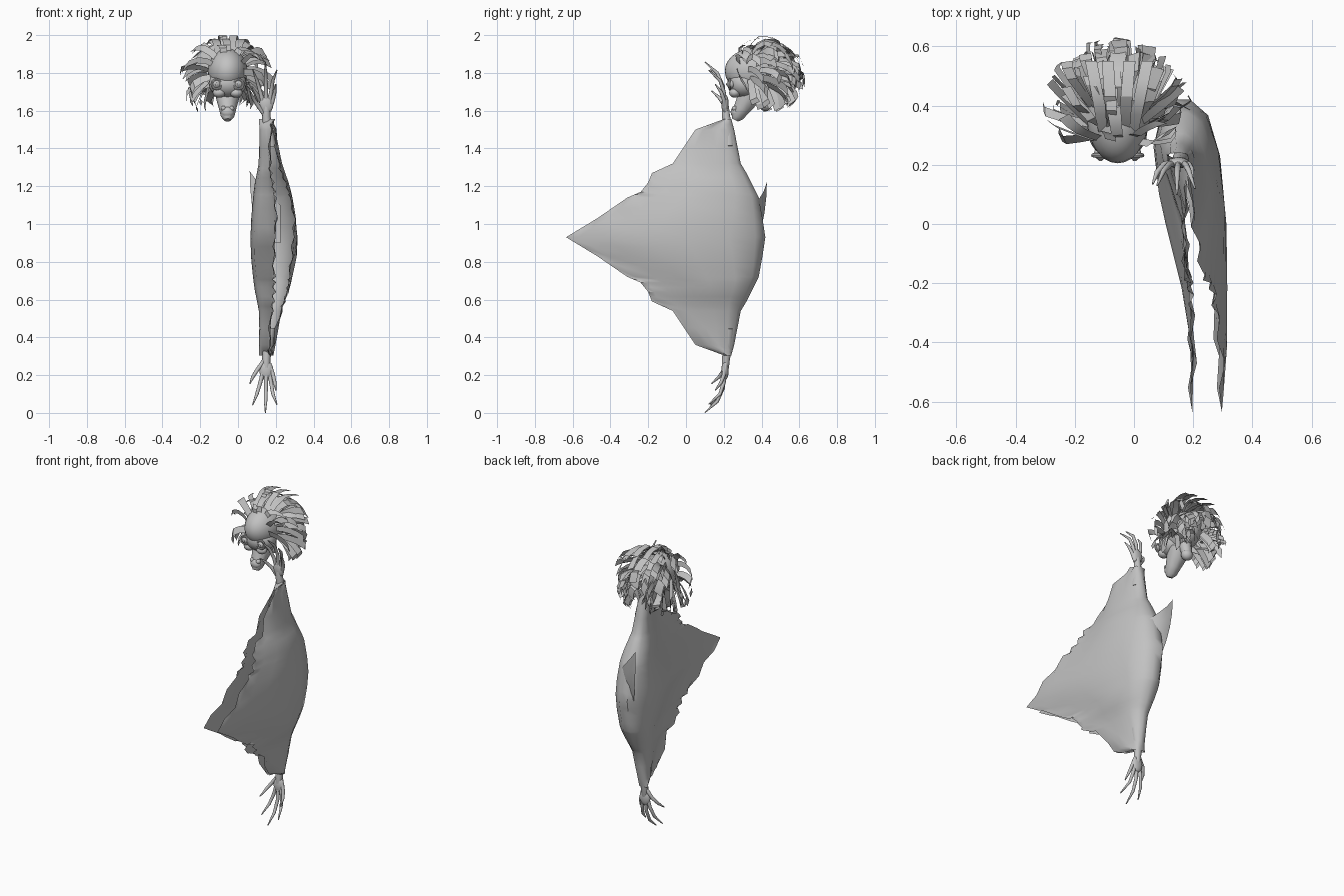
import bpy, bmesh, math, random
from mathutils import Vector, Matrix

if "Cube" in bpy.data.objects:
    bpy.data.objects.remove(bpy.data.objects["Cube"])

random.seed(4)
grey = bpy.data.materials.new("plain grey")
grey.diffuse_color = (0.54, 0.54, 0.54, 1)
grey.use_nodes = True
grey.node_tree.nodes["Principled BSDF"].inputs["Base Color"].default_value = grey.diffuse_color
MID = 0.93   # height of the sleeve's mirror line
HX = -0.055  # centre line of the head


def finish(ob, angle=40):
    ob.data.materials.clear()
    ob.data.materials.append(grey)
    bpy.ops.object.select_all(action='DESELECT')
    ob.select_set(True)
    bpy.context.view_layer.objects.active = ob
    if ob.type == 'CURVE':
        bpy.ops.object.convert(target='MESH')
        ob = bpy.context.object
    bpy.ops.object.shade_smooth_by_angle(angle=math.radians(angle))
    return ob


def mesh_object(name, bm, angle=40):
    me = bpy.data.meshes.new(name)
    bm.to_mesh(me)
    bm.free()
    ob = bpy.data.objects.new(name, me)
    bpy.context.collection.objects.link(ob)
    return finish(ob, angle)


def ball(name, loc, size, seg=20):
    bpy.ops.mesh.primitive_uv_sphere_add(segments=seg, ring_count=seg // 2, location=loc)
    ob = bpy.context.object
    ob.name = name
    ob.scale = size
    return finish(ob)


def tube(name, pts, radii):
    cu = bpy.data.curves.new(name, 'CURVE')
    cu.dimensions = '3D'
    cu.bevel_depth = 1
    cu.bevel_resolution = 3
    cu.use_fill_caps = True
    sp = cu.splines.new('POLY')
    sp.points.add(len(pts) - 1)
    for p, co, r in zip(sp.points, pts, radii):
        p.co = (*co, 1)
        p.radius = r
    ob = bpy.data.objects.new(name, cu)
    bpy.context.collection.objects.link(ob)
    return finish(ob, 60)


def grid_mesh(rows):
    bm = bmesh.new()
    vs = [[bm.verts.new(p) for p in row] for row in rows]
    for a, b in zip(vs, vs[1:]):
        for i in range(len(a) - 1):
            bm.faces.new((a[i], a[i + 1], b[i + 1], b[i]))
    return bm


# Sleeve: folded cloth, open with a ragged hem at the front
# distance from mid height, hem y, back y, spread
outline = [(0, -.635, .42, 1), (.1, -.47, .405, .95), (.21, -.31, .385, .82),
           (.24, -.24, .37, .78), (.29, -.2, .345, .7), (.34, -.18, .32, .58),
           (.39, -.07, .29, .48), (.57, .05, .255, .27), (.625, .2, .24, .2)]
# fraction from hem to back, x at full spread
section = [(0, .2), (.06, .198), (.2, .19), (.4, .16), (.6, .11), (.7, .085), (.85, .065),
           (.95, .09), (1, .13), (1, .19), (.95, .25), (.82, .29), (.6, .315),
           (.4, .315), (.2, .308), (.06, .302), (0, .3)]
half = []
for a, b in zip(outline, outline[1:]):
    half.append(a)
    half.append(tuple((p + q) / 2 for p, q in zip(a, b)))
half.append(outline[-1])
levels = [(MID - r[0], *r[1:]) for r in reversed(half)]
levels += [(MID + r[0], *r[1:]) for r in half[1:]]
rows = []
for n, (z, hem, back, k) in enumerate(levels):
    row = []
    for i, (f, x) in enumerate(section):
        spread = max(k, .45) if i < 8 else k
        ripple = .01 * (-1) ** n * max(0, 1 - 16 * f) * (abs(z - MID) > .01)
        fold = .007 * math.sin(13 * z + 9 * f) * (1 - f)
        row.append((.15 + (x - .15) * spread + ripple + fold, hem + (back - hem) * f, z))
    rows.append(row)
mesh_object("sleeve", grid_mesh(rows), 50)

# Pointed flap rising out of the back of the sleeve
columns = [(.225, .35, 1.1), (.19, .385, 1.13), (.15, .41, 1.17),
           (.105, .428, 1.22), (.062, .43, 1.28)]
mesh_object("sleeve_flap", grid_mesh(
    [[(x + .05 * (1 - t) ** 2 * (x < .1), y - .05 * (1 - t) ** 2, .9 + (top - .9) * t)
      for x, y, top in columns] for t in (0, .25, .5, .75, 1)]), 60)

# Hands: one hanging down, one mirrored and pointing up
fingers = [[(.14, .21, .28), (.1, .2, .225), (.078, .175, .19), (.063, .135, .155)],
           [(.138, .207, .24), (.118, .2, .16), (.1, .18, .1), (.078, .13, .042)],
           [(.15, .205, .23), (.148, .195, .13), (.146, .165, .06), (.145, .1, .002)],
           [(.162, .207, .24), (.175, .2, .16), (.185, .18, .1), (.206, .12, .045)],
           [(.165, .21, .26), (.186, .2, .2), (.195, .185, .16), (.2, .155, .12)]]
for label, up in (("lower", False), ("upper", True)):
    def place(p):
        return (p[0], p[1], 2 * MID - p[2] if up else p[2])
    arm = [(.17, .225, .45), (.155, .22, .34), (.15, .212, .29), (.15, .208, .24), (.15, .205, .2)]
    tube(label + "_wrist", [place(p) for p in arm], (.034, .026, .022, .02, .012))
    ball(label + "_palm", place((.15, .207, .225)), (.037, .019, .052), 16)
    for i, f in enumerate(fingers):
        tube(f"{label}_finger_{i + 1}", [place(p) for p in f], (.012, .0105, .009, .003))

# Head: cranium, face, neck stump, long drooping snout
ball("cranium", (HX, .36, 1.81), (.105, .155, .12), 28)
ball("face", (HX, .31, 1.745), (.1, .092, .08), 24)
tube("neck_stump", [(HX, .40, 1.72), (HX, .415, 1.66), (HX, .42, 1.64)], (.04, .034, .03))
ball("stump_end", (HX, .42, 1.632), (.036, .034, .034), 16)
tube("snout", [(HX, .35, 1.71), (HX, .325, 1.66), (HX, .295, 1.61), (HX, .27, 1.57), (HX, .26, 1.55)],
     (.068, .06, .046, .036, .018))
ball("nose_tip", (HX, .262, 1.592), (.035, .026, .03), 16)
for label, s in (("left", -1), ("right", 1)):
    ball(label + "_eye", (HX + s * .058, .238, 1.74), (.022, .022, .022), 16)
    bpy.ops.mesh.primitive_torus_add(location=(HX + s * .058, .232, 1.74), rotation=(math.pi / 2, 0, 0),
                                     major_radius=.025, minor_radius=.007, major_segments=20, minor_segments=8)
    bpy.context.object.name = label + "_eyelid"
    finish(bpy.context.object)
    ball(label + "_pupil", (HX + s * .058, .217, 1.74), (.008, .005, .008), 12)
    ball(label + "_cheek", (HX + s * .045, .258, 1.695), (.034, .03, .026), 16)
    ball(label + "_nostril", (HX + s * .022, .258, 1.612), (.014, .016, .014), 12)

# Hair: blunt flat locks combed away from the face and drooping
bm = bmesh.new()
centre = Vector((HX, .38, 1.79))
skull = Vector((.105, .16, .13))
limit_c = Vector((HX, .405, 1.775))
limit = Vector((.262, .225, .222))


def lock(p, d, side, steps, step, width, reach, pull):
    last = None
    for j in range(steps):
        q = Vector((a - b) / c for a, b, c in zip(p, limit_c, limit))
        if q.length > reach:
            q *= reach / q.length
            p = limit_c + Vector(a * b for a, b in zip(q, limit))
        w = width * (.75 + .08 * j)
        edge = [bm.verts.new(p - side * w), bm.verts.new(p + side * w)]
        if last:
            bm.faces.new((last[0], last[1], edge[1], edge[0]))
        last = edge
        p = p + d * step
        d = (d + Vector((0, .04, -pull))).normalized()


for theta, count in ((55, 15), (72, 20), (90, 23), (110, 20), (130, 16), (152, 8)):
    for i in range(count):
        phi = 2 * math.pi * (i + random.uniform(.2, .8)) / count
        th = math.radians(theta + random.uniform(-6, 6))
        if math.sin(phi) < (-.2 if theta < 65 else -.45 if theta < 100 else -.75):
            continue
        n = Vector((math.cos(phi) * math.sin(th), -math.cos(th), math.sin(phi) * math.sin(th)))
        t = Vector((math.cos(phi) * math.cos(th), math.sin(th), math.sin(phi) * math.cos(th)))
        jitter = Vector(random.uniform(-.22, .22) for _ in range(3))
        d = (n * random.uniform(.45, 1.0) + t * .7 + jitter).normalized()
        twist = random.uniform(-.7, .7) * abs(math.cos(phi))
        side = Matrix.Rotation(twist, 3, d) @ n.cross(d).normalized()
        root = centre + Vector(a * b for a, b in zip(n, skull))
        lock(root, d, side, 5, random.uniform(.042, .062), random.uniform(.019, .027),
             random.uniform(.84, 1.0), random.uniform(.18, .42))

# Lower locks hanging beside and behind the face
for s in (-1, 1):
    for i in range(9):
        f = i / 8
        root = Vector((HX + s * (.105 - .07 * f ** 2), .34 + .17 * f, 1.77 - .02 * random.random()))
        out = Vector((s * random.uniform(.25, .95) * (1 - .6 * f), .1 + .5 * f, -.65)).normalized()
        side = out.cross(Vector((-.4 * s, 1, 0))).cross(out).normalized()
        side = Matrix.Rotation(random.uniform(.4, 1.2) * s, 3, out) @ side
        lock(root, out, side, 5, random.uniform(.04, .055), .022, random.uniform(.9, 1.03), .2)

# Tuft standing up at the crown
for x, top in ((-.1, 1.98), (-.072, 2.0), (-.035, 1.998), (-.005, 1.98)):
    strip = [[bm.verts.new((HX + (x - HX) * (1 + .25 * j) + s * .02, .31 + .06 * j,
                            1.9 + (top - 1.9) * h)) for s in (-1, 1)]
             for j, h in enumerate((0, .65, 1, .95, .7))]
    for a, b in zip(strip, strip[1:]):
        bm.faces.new((a[0], a[1], b[1], b[0]))
mesh_object("hair", bm, 30)
